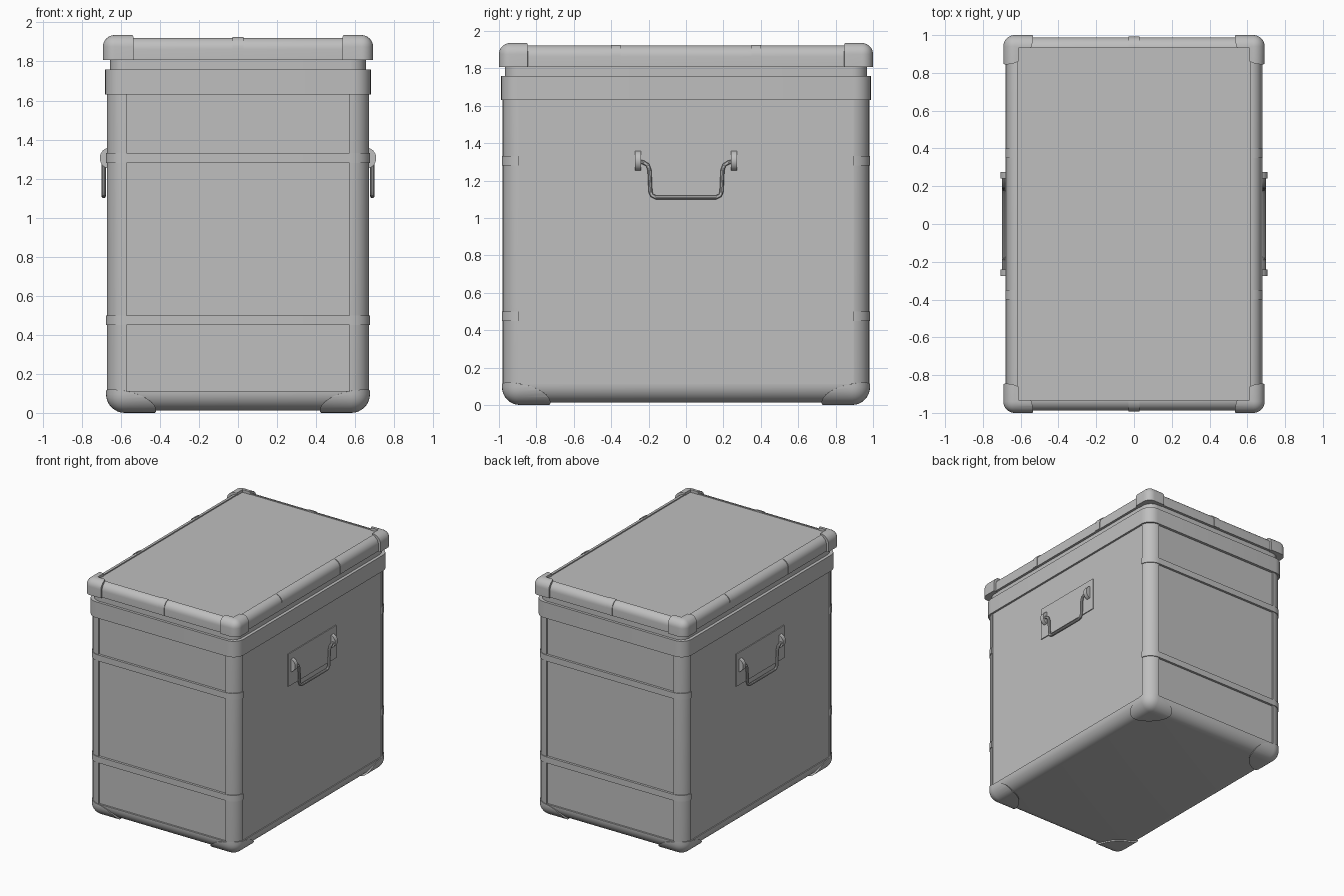
import bpy
import bmesh
from math import radians
from mathutils import Matrix, Vector

default = bpy.data.objects.get("Cube")
if default:
    bpy.data.objects.remove(default, do_unlink=True)

metal = bpy.data.materials.new("grey aluminium")
metal.use_nodes = True
GREY = (0.52, 0.52, 0.52, 1)
metal.diffuse_color = GREY
metal.node_tree.nodes["Principled BSDF"].inputs["Base Color"].default_value = GREY

HX, HY = 0.672, 0.98      # half width and half depth of the case
PX, PY = 0.572, 0.895     # half sizes of the wall panels
SIDES = (-1, 1)


def make_object(name, bm):
    bmesh.ops.recalc_face_normals(bm, faces=bm.faces)
    mesh = bpy.data.meshes.new(name)
    bm.to_mesh(mesh)
    bm.free()
    obj = bpy.data.objects.new(name, mesh)
    obj.data.materials.append(metal)
    bpy.context.collection.objects.link(obj)
    return obj


def activate(obj):
    bpy.ops.object.select_all(action='DESELECT')
    obj.select_set(True)
    bpy.context.view_layer.objects.active = obj


def smooth(obj):
    activate(obj)
    bpy.ops.object.shade_smooth_by_angle(angle=radians(32))


def add_box(bm, x0, x1, y0, y1, z0, z1):
    size = Matrix.Diagonal((x1 - x0, y1 - y0, z1 - z0, 1))
    middle = Matrix.Translation(((x0 + x1) / 2, (y0 + y1) / 2, (z0 + z1) / 2))
    bmesh.ops.create_cube(bm, size=1, matrix=middle @ size)


def rounded_box(name, hx, hy, z0, z1, radius, rim=None):
    """Box with rounded upright edges, and optionally a rounded top or bottom rim."""
    bm = bmesh.new()
    add_box(bm, -hx, hx, -hy, hy, z0, z1)
    height = {"top": z1, "bottom": z0}.get(rim)
    edges = []
    for e in bm.edges:
        a, b = (v.co.z for v in e.verts)
        if abs(a - b) > 1e-4 or (height is not None and abs(a - height) < 1e-4):
            edges.append(e)
    bmesh.ops.bevel(bm, geom=edges, offset=radius, segments=8, profile=0.5, affect='EDGES')
    return make_object(name, bm)


def cut(obj, bm, operation='DIFFERENCE'):
    cutter = make_object("cutter", bm)
    cutter.hide_render = True
    mod = obj.modifiers.new("cut", 'BOOLEAN')
    mod.operation = operation
    mod.solver = 'EXACT'
    mod.object = cutter
    activate(obj)
    bpy.ops.object.modifier_apply(modifier=mod.name)
    bpy.data.objects.remove(cutter, do_unlink=True)


def boxes(*extents):
    bm = bmesh.new()
    for e in extents:
        add_box(bm, *e)
    return bm


# Case body with recessed panels on all four walls
body = rounded_box("case_body", HX, HY, 0.012, 1.7, 0.1, "bottom")
cut(body, boxes(
    (-PX, PX, -1.2, -HY + 0.014, 0.113, 1.64),
    (-PX, PX, HY - 0.014, 1.2, 0.113, 1.64),
    (-1, -HX + 0.008, -PY, PY, 0.113, 1.64),
    (HX - 0.008, 1, -PY, PY, 0.113, 1.64)))
smooth(body)

# Ribs across the front and back, wrapping round the corners
for name, z in (("lower_rib", 0.45), ("upper_rib", 1.28)):
    rib = rounded_box(name, HX + 0.005, HY + 0.005, z, z + 0.05, 0.1)
    cut(rib, boxes((-1, 1, -PY, PY, 0, 2)))
    smooth(rib)

# Upper band, seal and lid
smooth(rounded_box("upper_band", 0.68, 0.988, 1.63, 1.76, 0.09))
smooth(rounded_box("seal_neck", 0.655, 0.967, 1.74, 1.83, 0.08))
lid = rounded_box("lid", 0.675, 0.988, 1.81, 1.922, 0.06, "top")
cut(lid, boxes((-0.615, 0.615, -0.935, 0.935, 1.913, 2)))
smooth(lid)

# Joining clips on the lid rim
clips = rounded_box("lid_clips", 0.679, 0.992, 1.812, 1.926, 0.06, "top")
places = [(-0.028, 0.028, s * 0.965 - 0.03, s * 0.965 + 0.03, 1.7, 2) for s in SIDES]
places += [(s * 0.66 - 0.03, s * 0.66 + 0.03, t * 0.375 - 0.025, t * 0.375 + 0.025, 1.7, 2)
           for s in SIDES for t in SIDES]
cut(clips, boxes(*places), 'INTERSECT')
smooth(clips)

# Lid corner caps
caps = rounded_box("lid_corner_caps", 0.692, 1.0, 1.807, 1.935, 0.06, "top")
bm = bmesh.new()
for sx in SIDES:
    for sy in SIDES:
        bmesh.ops.create_cone(bm, cap_ends=True, segments=40, radius1=0.14, radius2=0.14, depth=0.4,
                              matrix=Matrix.Translation((sx * 0.675, sy * 0.985, 1.87)))
cut(caps, bm, 'INTERSECT')
cut(caps, boxes((-0.612, 0.612, -0.932, 0.932, 1.7, 2)))
smooth(caps)

# Bottom corner feet
feet = rounded_box("corner_feet", HX + 0.004, HY + 0.004, 0, 0.4, 0.096, "bottom")
bm = bmesh.new()
for sx in SIDES:
    for sy in SIDES:
        bmesh.ops.create_uvsphere(bm, u_segments=40, v_segments=20, radius=1,
                                  matrix=Matrix.Translation((sx * 0.66, sy * 0.965, 0))
                                  @ Matrix.Diagonal((0.245, 0.245, 0.12, 1)))
cut(feet, bm, 'INTERSECT')
smooth(feet)


# Carrying handles: plate, two round lugs and a bent bar on each side
def handle_bar(name, x):
    curve = bpy.data.curves.new(name, 'CURVE')
    curve.dimensions = '3D'
    curve.bevel_depth = 0.011
    curve.bevel_resolution = 3
    curve.use_fill_caps = True
    half = [(0.265, 1.3), (0.23, 1.298), (0.205, 1.283), (0.195, 1.255),
            (0.19, 1.14), (0.182, 1.12), (0.16, 1.11)]
    path = half + [(-y, z) for y, z in reversed(half)]
    spline = curve.splines.new('POLY')
    spline.points.add(len(path) - 1)
    for p, (y, z) in zip(spline.points, path):
        p.co = (x, y, z, 1)
    bar = bpy.data.objects.new(name, curve)
    curve.materials.append(metal)
    bpy.context.collection.objects.link(bar)
    activate(bar)
    bpy.ops.object.convert(target='MESH')
    smooth(bpy.context.view_layer.objects.active)


for side, s in (("left", 1), ("right", -1)):
    inner, outer = sorted((s * 0.655, s * 0.671))
    make_object(side + "_handle_plate", boxes((inner, outer, -0.308, 0.308, 1.145, 1.41)))
    handle_bar(side + "_handle_bar", s * 0.688)
    bm = bmesh.new()
    for t in SIDES:
        bmesh.ops.create_cone(bm, cap_ends=True, segments=32, radius1=0.055, radius2=0.055, depth=0.034,
                              matrix=Matrix.Translation((s * 0.653, t * 0.257, 1.305))
                              @ Matrix.Rotation(radians(90), 4, 'X'))
    smooth(make_object(side + "_handle_lugs", bm))
